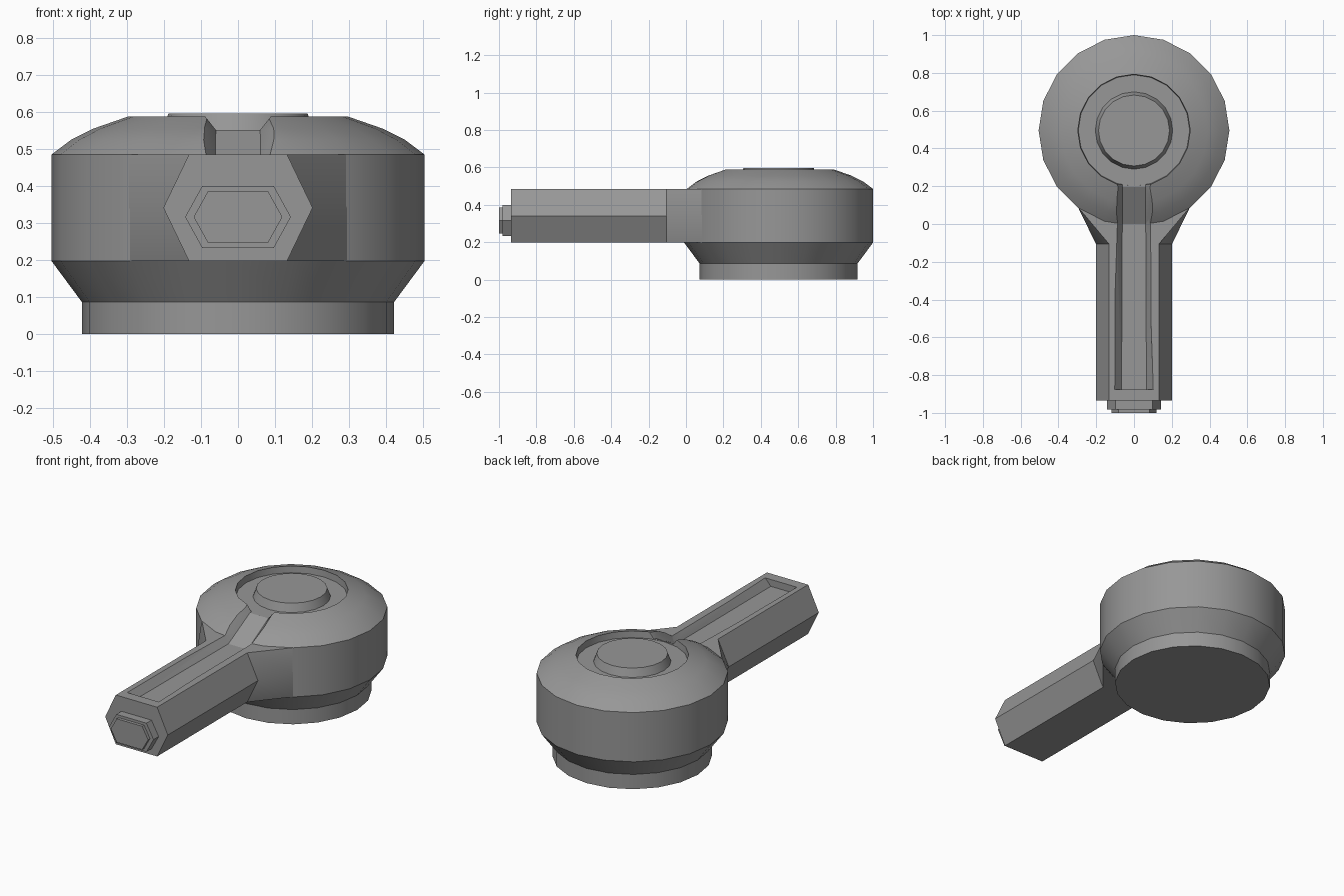
import bpy
import bmesh
import math

cube = bpy.data.objects.get("Cube")
if cube:
    bpy.data.objects.remove(cube, do_unlink=True)

grey = bpy.data.materials.new("mid grey")
grey.use_nodes = True
colour = (0.31, 0.31, 0.31, 1)
grey.diffuse_color = colour
grey.node_tree.nodes["Principled BSDF"].inputs["Base Color"].default_value = colour


def loft(name, rings):
    """Closed solid skinned through rings with equal point counts."""
    bm = bmesh.new()
    loops = [[bm.verts.new(p) for p in ring] for ring in rings]
    n = len(loops[0])
    for a, b in zip(loops, loops[1:]):
        for i in range(n):
            j = (i + 1) % n
            bm.faces.new((a[i], a[j], b[j], b[i]))
    bm.faces.new(loops[0][::-1])
    bm.faces.new(loops[-1])
    bmesh.ops.recalc_face_normals(bm, faces=bm.faces)
    mesh = bpy.data.meshes.new(name)
    bm.to_mesh(mesh)
    bm.free()
    obj = bpy.data.objects.new(name, mesh)
    mesh.materials.append(grey)
    bpy.context.collection.objects.link(obj)
    return obj


def circle(r, z, sides=20, cy=0.495):
    steps = [math.tau * i / sides for i in range(sides)]
    return [(r * math.sin(t), cy + r * math.cos(t), z) for t in steps]


def hexagon(y, wide, narrow, low, high):
    mid = (low + high) / 2
    return [(-wide, y, mid), (-narrow, y, high), (narrow, y, high),
            (wide, y, mid), (narrow, y, low), (-narrow, y, low)]


def channel(y, floor, top, half_low, half_high):
    # Sides keep their slope above the surface so the cut is clean
    lift = 0.06
    out = half_high + (half_high - half_low) * lift / (top - floor)
    return [(-half_low, y, floor), (half_low, y, floor),
            (out, y, top + lift), (-out, y, top + lift)]


# Round head with a ring groove and central button
profile = [(0.422, 0), (0.422, 0.086), (0.505, 0.198), (0.505, 0.485),
           (0.452, 0.525), (0.39, 0.556), (0.298, 0.588), (0.295, 0.55),
           (0.205, 0.55), (0.188, 0.597)]
head = loft("round_head", [circle(r, z) for r, z in profile])

# Hexagonal handle, flaring to the full height of the head wall
handle = loft("handle", [hexagon(-0.935, 0.202, 0.133, 0.198, 0.485),
                         hexagon(-0.105, 0.202, 0.133, 0.198, 0.485),
                         hexagon(0.09, 0.297, 0.297, 0.198, 0.485)])

# Stepped end cap
cap = loft("end_cap", [hexagon(-0.93, 0.143, 0.097, 0.233, 0.4),
                       hexagon(-0.982, 0.143, 0.097, 0.233, 0.4)])
cap_panel = loft("end_cap_panel", [hexagon(-0.97, 0.12, 0.082, 0.248, 0.385),
                                   hexagon(-1.0, 0.12, 0.082, 0.248, 0.385)])

# Sunken channel along the handle, climbing into the ring groove
cutter = loft("channel_cutter", [channel(-0.875, 0.445, 0.485, 0.066, 0.102),
                                 channel(0.0, 0.445, 0.485, 0.062, 0.088),
                                 channel(0.195, 0.552, 0.59, 0.06, 0.09),
                                 channel(0.235, 0.552, 0.59, 0.06, 0.09)])
for obj in (head, handle):
    cut = obj.modifiers.new("channel", 'BOOLEAN')
    cut.operation = 'DIFFERENCE'
    cut.solver = 'EXACT'
    cut.object = cutter
    bpy.context.view_layer.objects.active = obj
    bpy.ops.object.modifier_apply(modifier=cut.name)
bpy.data.objects.remove(cutter, do_unlink=True)

# Smooth curved walls, keep hard edges
bpy.ops.object.select_all(action='DESELECT')
for obj in (head, handle, cap, cap_panel):
    obj.select_set(True)
bpy.context.view_layer.objects.active = head
bpy.ops.object.shade_smooth_by_angle(angle=math.radians(25))
